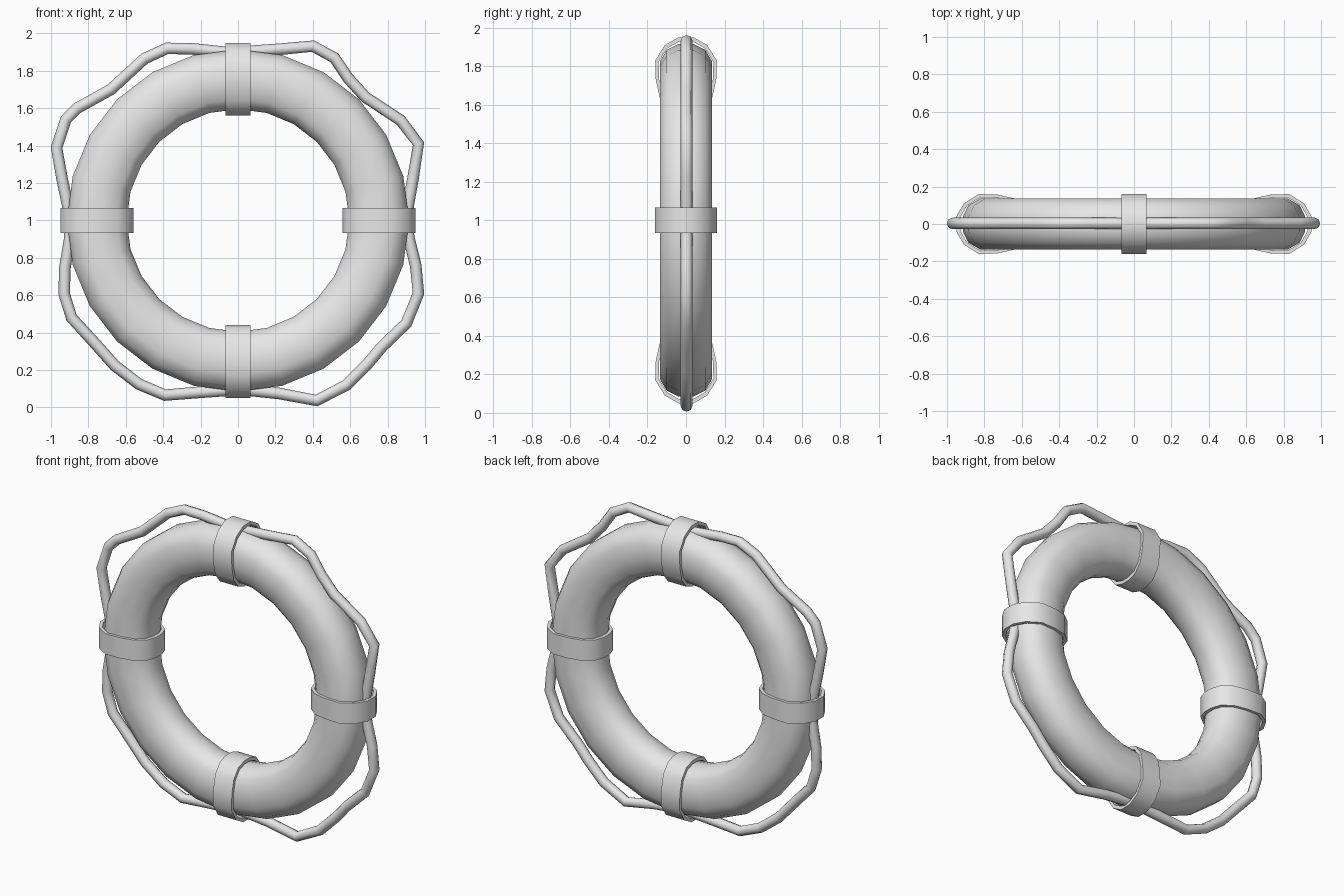
import bpy
import bmesh
from math import sin, cos, radians, pi
from mathutils import Matrix, Vector

cube = bpy.data.objects.get("Cube")
if cube:
    bpy.data.objects.remove(cube, do_unlink=True)

# One plain grey for the whole model
grey = bpy.data.materials.new("light_grey")
grey.use_nodes = True
grey.diffuse_color = (0.8, 0.8, 0.8, 1)
grey.node_tree.nodes["Principled BSDF"].inputs["Base Color"].default_value = grey.diffuse_color

CENTRE = Vector((0, 0, 1))


def mirrored(half):
    """Close a half section (radius, depth) by mirroring it in depth."""
    return half + [(r, -d) for r, d in reversed(half)]


def select_only(obj):
    bpy.ops.object.select_all(action="DESELECT")
    obj.select_set(True)
    bpy.context.view_layer.objects.active = obj


def finish(name, bm, angle):
    bmesh.ops.recalc_face_normals(bm, faces=bm.faces)
    mesh = bpy.data.meshes.new(name)
    bm.to_mesh(mesh)
    bm.free()
    mesh.materials.append(grey)
    obj = bpy.data.objects.new(name, mesh)
    bpy.context.collection.objects.link(obj)
    select_only(obj)
    bpy.ops.object.shade_smooth_by_angle(angle=radians(angle))
    return obj


def bridge_loops(bm, loops):
    """Join closed loops of points in order, the last one back to the first."""
    rows = [[bm.verts.new(p) for p in loop] for loop in loops]
    for i, row in enumerate(rows):
        nxt = rows[(i + 1) % len(rows)]
        for j in range(len(row)):
            k = (j + 1) % len(row)
            bm.faces.new((row[j], row[k], nxt[k], nxt[j]))


# Float ring: a section swept around the centre
ring_section = mirrored([(0.915, 0.04), (0.885, 0.1), (0.825, 0.135), (0.73, 0.135),
                         (0.65, 0.115), (0.61, 0.075), (0.595, 0.025)])
SEGMENTS = 24
bm = bmesh.new()
loops = []
for i in range(SEGMENTS):
    a = 2 * pi * i / SEGMENTS
    loops.append([CENTRE + Vector((r * cos(a), d, r * sin(a))) for r, d in ring_section])
bridge_loops(bm, loops)
finish("float_ring", bm, 60)

# Straps: straight sleeves with a little thickness at the four quarters
outer = mirrored([(0.95, 0.04), (0.91, 0.11), (0.83, 0.16), (0.73, 0.157),
                  (0.64, 0.137), (0.58, 0.09), (0.56, 0.03)])
middle, shrink, half_width = 0.755, 0.89, 0.066
inner = [(middle + (r - middle) * shrink, d * shrink) for r, d in outer]
for i, side in enumerate(("left", "top", "right", "bottom")):
    bm = bmesh.new()
    bridge_loops(bm, [[(r, d, w) for r, d in section]
                      for section, w in ((outer, -half_width), (outer, half_width),
                                         (inner, half_width), (inner, -half_width))])
    turn = Matrix.Rotation(-i * pi / 2, 4, "Y")
    bm.transform(Matrix.Translation(CENTRE) @ turn)
    finish(side + "_strap", bm, 40)

# Grab rope: one closed wavy loop held under the straps
rope_path = [
    (0, 1.9), (0.08, 1.905), (0.22, 1.915), (0.4, 1.932), (0.515, 1.87), (0.59, 1.76),
    (0.68, 1.66), (0.87, 1.535), (0.965, 1.41), (0.935, 1.22), (0.91, 1.08),
    (0.9, 1), (0.915, 0.9), (0.95, 0.76), (0.965, 0.61), (0.9, 0.45), (0.77, 0.325),
    (0.69, 0.23), (0.58, 0.12), (0.42, 0.037), (0.22, 0.075), (0.08, 0.09),
    (0, 0.1), (-0.08, 0.09), (-0.22, 0.08), (-0.39, 0.066), (-0.53, 0.125), (-0.66, 0.225),
    (-0.78, 0.36), (-0.89, 0.48), (-0.93, 0.61), (-0.925, 0.75), (-0.9, 0.9),
    (-0.9, 1), (-0.91, 1.08), (-0.94, 1.22), (-0.97, 1.39), (-0.92, 1.54), (-0.86, 1.6),
    (-0.68, 1.7), (-0.5, 1.865), (-0.38, 1.92), (-0.25, 1.918), (-0.08, 1.9),
]
curve = bpy.data.curves.new("grab_rope", "CURVE")
curve.dimensions = "3D"
curve.bevel_depth = 0.031
curve.bevel_resolution = 2
spline = curve.splines.new("POLY")
spline.points.add(len(rope_path) - 1)
for point, (x, z) in zip(spline.points, rope_path):
    point.co = (x, 0.003, z, 1)
spline.use_cyclic_u = True
curve.materials.append(grey)
rope = bpy.data.objects.new("grab_rope", curve)
bpy.context.collection.objects.link(rope)
select_only(rope)
bpy.ops.object.convert(target="MESH")
bpy.ops.object.shade_smooth_by_angle(angle=radians(60))
